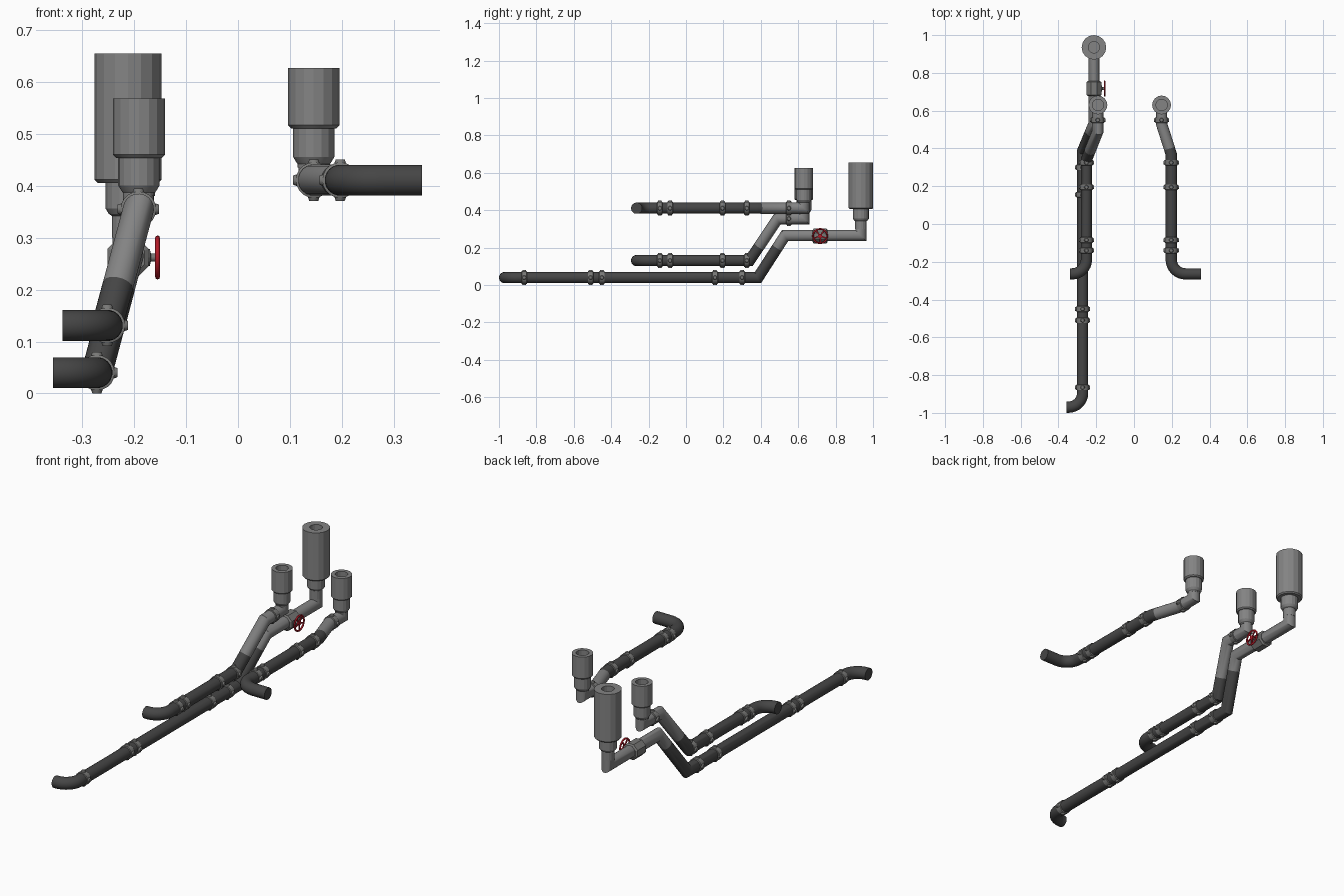
import bpy, bmesh, math
from mathutils import Vector, Matrix

if "Cube" in bpy.data.objects:
    bpy.data.objects.remove(bpy.data.objects["Cube"])


def material(name, rgb):
    m = bpy.data.materials.new(name)
    m.diffuse_color = (*rgb, 1)
    m.use_nodes = True
    m.node_tree.nodes["Principled BSDF"].inputs["Base Color"].default_value = m.diffuse_color
    return m


DARK = material("dark_grey", (0.06, 0.06, 0.06))
LIGHT = material("light_grey", (0.23, 0.23, 0.23))
STEEL = material("clamp_grey", (0.19, 0.19, 0.185))
RED = material("valve_red", (0.45, 0.01, 0.02))
R = 0.03


def finish(bm, name, mat, angle=35):
    bmesh.ops.recalc_face_normals(bm, faces=bm.faces[:])
    me = bpy.data.meshes.new(name)
    bm.to_mesh(me)
    bm.free()
    me.materials.append(mat)
    ob = bpy.data.objects.new(name, me)
    bpy.context.collection.objects.link(ob)
    bpy.ops.object.select_all(action='DESELECT')
    ob.select_set(True)
    bpy.context.view_layer.objects.active = ob
    bpy.ops.object.shade_smooth_by_angle(angle=math.radians(angle))
    return ob


def skin(bm, rings, closed=False):
    vs = [[bm.verts.new(p) for p in ring] for ring in rings]
    n = len(vs[0])
    for a, b in zip(vs, vs[1:] + vs[:1] if closed else vs[1:]):
        for i in range(n):
            bm.faces.new((a[i], a[(i + 1) % n], b[(i + 1) % n], b[i]))
    if not closed:
        bm.faces.new(vs[0][::-1])
        bm.faces.new(vs[-1])


def pipe(name, path, mat, n=20):
    """Round pipe along a path with mitred corners and closed ends."""
    pts = [Vector(p) for p in path]
    dirs = [(b - a).normalized() for a, b in zip(pts, pts[1:])]
    u = dirs[0].orthogonal().normalized()
    v = dirs[0].cross(u)
    ring = [pts[0] + R * (math.cos(t) * u + math.sin(t) * v)
            for t in (2 * math.pi * i / n for i in range(n))]
    rings = [ring]
    for i, d in enumerate(dirs):
        nrm = (d + dirs[i + 1]).normalized() if i + 1 < len(dirs) else d
        ring = [p + d * ((pts[i + 1] - p).dot(nrm) / d.dot(nrm)) for p in ring]
        rings.append(ring)
    bm = bmesh.new()
    skin(bm, rings)
    return finish(bm, name, mat)


def lathe(name, profile, mat, matrix, n=16):
    """Turned solid from (radius, height) points about local z."""
    bm = bmesh.new()
    skin(bm, [[(r * math.cos(2 * math.pi * i / n), r * math.sin(2 * math.pi * i / n), z)
               for i in range(n)] for r, z in profile])
    bm.transform(matrix)
    return finish(bm, name, mat, 20)


def along_y(x, y, z):
    return Matrix.Translation((x, y, z)) @ Matrix.Rotation(-math.pi / 2, 4, 'X')


def clamp(name, x, y, z):
    """Pipe collar with four bolt bosses."""
    bm = bmesh.new()
    w = 0.013
    skin(bm, [[(x + r * math.cos(t), y + dy, z + r * math.sin(t))
               for t in (2 * math.pi * i / 20 for i in range(20))]
              for r, dy in ((0.03, -w - .002), (0.0345, -w), (0.0345, w), (0.03, w + .002))])
    for k in range(4):
        m = (Matrix.Translation((x, y, z)) @ Matrix.Rotation(k * math.pi / 2, 4, 'Y')
             @ Matrix.Translation((0, 0, 0.035)))
        bmesh.ops.create_cone(bm, cap_ends=True, segments=10, radius1=0.013,
                              radius2=0.009, depth=0.01, matrix=m)
    return finish(bm, name, STEEL)


def elbow(x, y, z, x_end, rad=0.075):
    """Points of a quarter bend from an x-directed stub into the +y run."""
    s = 1 if x_end > x else -1
    pts = [(x_end, y, z)]
    for i in range(9):
        a = math.pi / 2 * i / 8
        pts.append((x + s * (rad - rad * math.sin(a)), y + rad - rad * math.cos(a), z))
    return pts


def run(name, x, y0, z, x_end, corner, split, top, end_y, z_up, clamps):
    """Dark pipe with bend, then light pipe going up into a cup."""
    a, b = Vector((x, corner, z)), Vector(top)
    mid = a.lerp(b, split)
    pipe(name + "_dark_pipe", elbow(x, y0, z, x_end) + [a, mid], DARK)
    pipe(name + "_light_pipe", [mid, b, (b.x, end_y, b.z), (b.x, end_y, z_up)], LIGHT)
    for i, y in enumerate(clamps):
        clamp(f"{name}_clamp_{i + 1}", x, y, z)


def cup(name, x, y, z0, z1, z2, z3, r_neck, r_cup, r_hole):
    """Collar, neck and wide cup with a recessed mouth."""
    c = 0.006
    lathe(name, [(0.031, z0), (0.031, z1 - .008), (r_neck - c, z1 - .004), (r_neck, z1 + c),
                 (r_neck, z2 - c), (r_cup - c, z2 - c), (r_cup, z2),
                 (r_cup, z3), (r_hole, z3), (r_hole, z3 - 0.06)],
          LIGHT, Matrix.Translation((x, y, 0)))


# Three pipe runs
run("long", -0.272, -0.97, 0.04, -0.357, 0.385, 0.72, (-0.212, 0.53, 0.265), 0.935, 0.36,
    (-0.865, -0.51, -0.45, 0.155, 0.30))
run("short_left", -0.252, -0.264, 0.131, -0.338, 0.34, 0.34, (-0.192, 0.49, 0.355), 0.63, 0.42,
    (-0.14, -0.085, 0.195, 0.325))
run("short_right", 0.197, -0.264, 0.411, 0.355, 0.37, 0.18, (0.146, 0.53, 0.411), 0.63, 0.47,
    (-0.14, -0.085, 0.195, 0.325))
clamp("left_upper_clamp", -0.192, 0.55, 0.355)
clamp("right_upper_clamp", 0.146, 0.55, 0.411)

# Cups on the risers
cup("tall_cup", -0.212, 0.935, 0.30, 0.35, 0.412, 0.655, 0.043, 0.065, 0.03)
cup("left_cup", -0.191, 0.63, 0.38, 0.395, 0.46, 0.568, 0.04, 0.05, 0.03)
cup("right_cup", 0.146, 0.63, 0.435, 0.45, 0.517, 0.627, 0.04, 0.05, 0.03)

# Valve body, stem and hand wheel
VX, VY, VZ = -0.212, 0.717, 0.262
lathe("valve_body", [(0.034, -0.04), (0.043, -0.034), (0.043, 0.034), (0.034, 0.04)],
      STEEL, along_y(VX, VY, VZ) @ Matrix.Rotation(math.pi / 8, 4, 'Z'), 8)
to_x = Matrix.Rotation(math.pi / 2, 4, 'Y')
lathe("valve_stem", [(0.016, 0), (0.016, 0.042), (0.008, 0.044), (0.008, 0.06)],
      STEEL, Matrix.Translation((VX, VY, VZ)) @ to_x, 12)
bm = bmesh.new()
rings = []
for i in range(28):
    a = 2 * math.pi * i / 28
    rings.append([((0.038 + 0.0045 * math.cos(b)) * math.cos(a),
                   (0.038 + 0.0045 * math.cos(b)) * math.sin(a), 0.0045 * math.sin(b))
                  for b in (math.pi / 4 * k for k in range(8))])
skin(bm, rings, closed=True)
for k in range(5):
    m = (Matrix.Rotation(k * 2 * math.pi / 5, 4, 'Z') @ Matrix.Translation((0.019, 0, 0))
         @ Matrix.Diagonal((0.036, 0.007, 0.005, 1)))
    bmesh.ops.create_cube(bm, size=1, matrix=m)
bmesh.ops.create_cone(bm, cap_ends=True, segments=12, radius1=0.011, radius2=0.011, depth=0.009)
bm.transform(Matrix.Translation((-0.155, VY, VZ)) @ to_x)
finish(bm, "valve_wheel", RED, 50)
